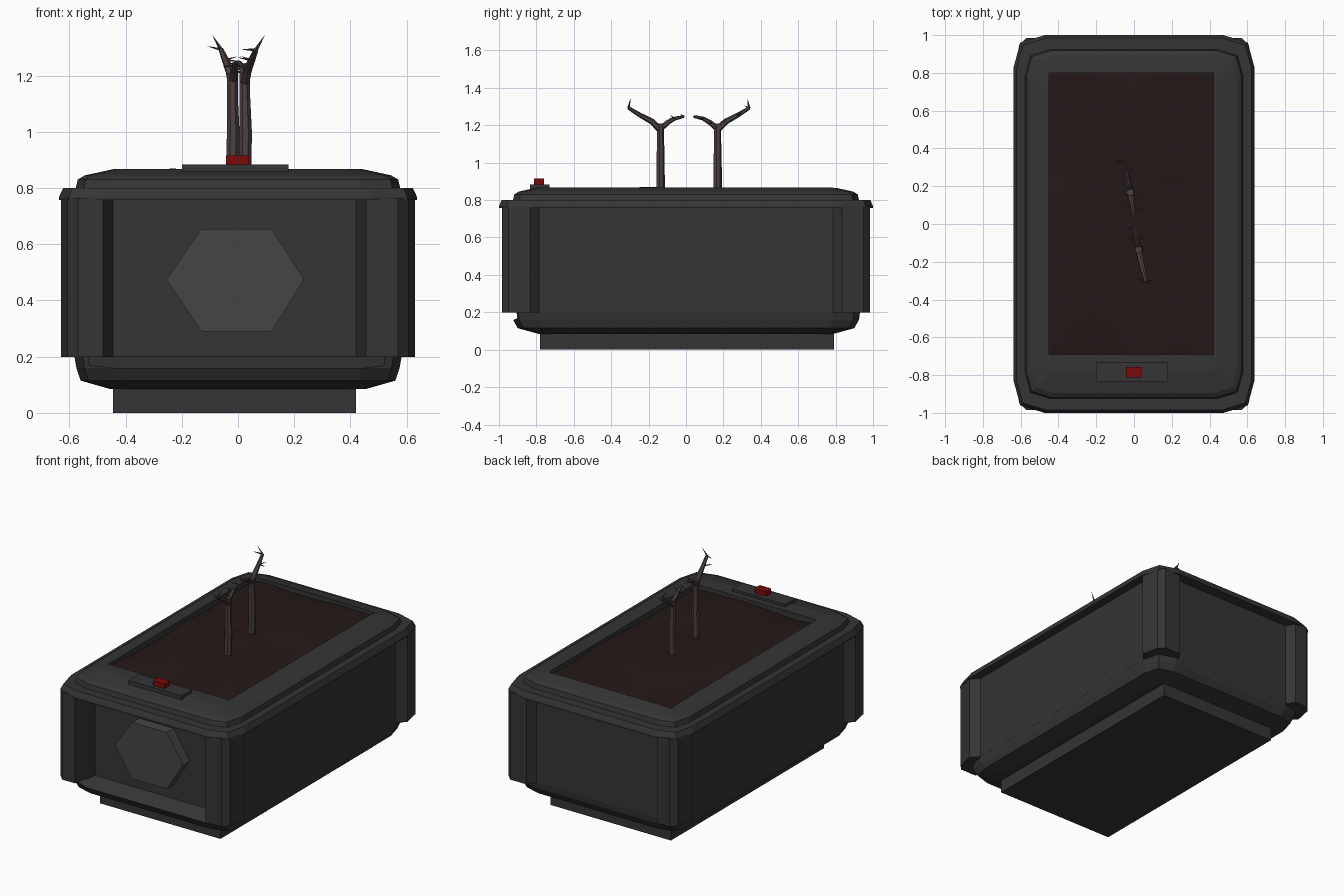
import bpy, bmesh, math, random
from mathutils import Vector, noise

if "Cube" in bpy.data.objects:
    bpy.data.objects.remove(bpy.data.objects["Cube"])

random.seed(4)


def material(name, r, g, b):
    m = bpy.data.materials.new(name)
    m.diffuse_color = (r, g, b, 1)
    m.use_nodes = True
    m.node_tree.nodes["Principled BSDF"].inputs["Base Color"].default_value = m.diffuse_color
    return m


DARK = material("dark_grey", 0.035, 0.035, 0.035)
PALE = material("mid_grey", 0.06, 0.06, 0.06)
SOIL = material("soil", 0.018, 0.009, 0.009)
BARK = material("bark", 0.075, 0.053, 0.053)
RED = material("red", 0.2, 0.003, 0.003)


def finish(name, bm, mat):
    bmesh.ops.recalc_face_normals(bm, faces=bm.faces[:])
    me = bpy.data.meshes.new(name)
    bm.to_mesh(me)
    bm.free()
    me.materials.append(mat)
    ob = bpy.data.objects.new(name, me)
    bpy.context.collection.objects.link(ob)
    return ob


def loft(name, rings, mat):
    """Skin a list of equal-length point rings and cap both ends."""
    bm = bmesh.new()
    vs = [[bm.verts.new(p) for p in r] for r in rings]
    n = len(vs[0])
    for a, b in zip(vs, vs[1:]):
        for i in range(n):
            bm.faces.new((a[i], a[(i + 1) % n], b[(i + 1) % n], b[i]))
    bm.faces.new(vs[0][::-1])
    bm.faces.new(vs[-1])
    return finish(name, bm, mat)


def rounded(hx, hy, z):
    """Rectangle with two-step chamfered corners."""
    k = 0.45 + 0.55 * (hx - 0.44) / 0.2
    q = [(hx, hy - 0.17 * k), (hx - 0.035 * k, hy - 0.04 * k), (hx - 0.165 * k, hy)]
    pts = q + [(-x, y) for x, y in q[::-1]]
    pts += [(-x, -y) for x, y in pts]
    return [(x, y, z) for x, y in pts]


def box(name, lo, hi, mat=DARK):
    return loft(name, [[(lo[0], lo[1], z), (hi[0], lo[1], z), (hi[0], hi[1], z), (lo[0], hi[1], z)]
                       for z in (lo[2], hi[2])], mat)


def cut(ob, cutter):
    cutter.hide_render = True
    cutter.hide_viewport = True
    m = ob.modifiers.new("cut", 'BOOLEAN')
    m.operation = 'DIFFERENCE'
    m.solver = 'EXACT'
    m.object = cutter


# Plinth and chamfered tub with the sloping ledge at the front
box("plinth", (-0.445, -0.78, 0), (0.42, 0.79, 0.1))
tub = loft("tub", [rounded(0.455, 0.79, 0.085), rounded(0.56, 0.9, 0.115),
                   rounded(0.575, 0.925, 0.16), rounded(0.582, 0.93, 0.2)], DARK)
wedge = [(-0.83, 0.2), (-1.0, 0.125), (-1.0, 0.3), (-0.83, 0.3)]
cut(tub, loft("ledge_cutter", [[(x, y, z) for y, z in wedge] for x in (-0.53, 0.52)], DARK))

# Walls: one outline holding the four corner pillars and the inset panels
outline = []
for sx, sy in ((1, -1), (1, 1), (-1, 1), (-1, -1)):
    inner = 0.42 if sx > 0 else 0.445
    panel = 0.83 if sy < 0 else 0.93
    q = [(inner, panel), (inner + 0.035, 0.985), (0.57, 0.985), (0.607, 0.95), (0.63, 0.835), (0.582, 0.785)]
    q = [(sx * x, sy * y) for x, y in q]
    outline += q if sx * sy < 0 else q[::-1]
loft("walls_and_pillars", [[(x, y, z) for x, y in outline] for z in (0.198, 0.765)], DARK)

# Hexagonal plate on the front panel
hexagon = [(-0.255, 0.475), (-0.13, 0.29), (0.12, 0.29), (0.235, 0.475), (0.12, 0.655), (-0.13, 0.655)]
loft("front_hex_plate", [[(x, y, z) for x, z in hexagon] for y in (-0.82, -0.9)], PALE)

# Stepped top rim with the rectangular soil opening
rim = loft("top_rim", [rounded(*r) for r in (
    (0.637, 1.0, 0.757), (0.637, 1.0, 0.768), (0.622, 0.985, 0.8), (0.577, 0.925, 0.8),
    (0.57, 0.918, 0.83), (0.545, 0.895, 0.845), (0.44, 0.79, 0.868))], DARK)
cut(rim, box("opening_cutter", (-0.45, -0.69, 0.78), (0.42, 0.80, 1.0)))

# Uneven soil surface
bm = bmesh.new()
bmesh.ops.create_grid(bm, x_segments=12, y_segments=18, size=0.5)
for v in bm.verts:
    u, w = v.co.x * 2, v.co.y * 2
    mound = (1 - u ** 4) * (1 - w ** 4)
    v.co = (u * 0.437 - 0.015, w * 0.747 + 0.055, 0)
    v.co.z = 0.835 + 0.023 * mound + 0.018 * noise.noise(Vector((u * 2, w * 3, 0.5)))
soil = finish("soil", bm, SOIL)
soil.data.shade_smooth()

# Control plate and button
box("control_plate", (-0.2, -0.835, 0.855), (0.18, -0.73, 0.884))
box("red_button", (-0.043, -0.812, 0.88), (0.04, -0.758, 0.915), RED)


# Dead saplings: tapered tubes for trunk and branches, cones for thorns
def tube(bm, pts, radii, n=7):
    pts = [Vector(p) for p in pts]
    rings = []
    for i, p in enumerate(pts):
        d = (pts[min(i + 1, len(pts) - 1)] - pts[max(i - 1, 0)]).normalized()
        a = d.cross(Vector((1, 0, 0))).normalized()
        b = d.cross(a)
        rings.append([bm.verts.new(p + radii[i] * (a * math.cos(t) + b * math.sin(t)))
                      for t in (2 * math.pi * k / n for k in range(n))])
    for r, s in zip(rings, rings[1:]):
        for k in range(n):
            bm.faces.new((r[k], r[(k + 1) % n], s[(k + 1) % n], s[k]))
    bm.faces.new(rings[0][::-1])
    bm.faces.new(rings[-1])


def sapling(name, x, y, s):
    """s points along y toward the longer branch."""
    bm = bmesh.new()
    tube(bm, [(x, y, 0.83), (x + 0.003, y, 1.0), (x, y, 1.12), (x, y, 1.21)], [0.024, 0.023, 0.02, 0.02])
    long = [(x, y, 1.175), (x - 0.01 * s, y + 0.045 * s, 1.22), (x - 0.025 * s, y + 0.11 * s, 1.255),
            (x - 0.04 * s, y + 0.17 * s, 1.292)]
    short = [(x, y, 1.18), (x + 0.006 * s, y - 0.04 * s, 1.215), (x + 0.012 * s, y - 0.075 * s, 1.235),
             (x + 0.02 * s, y - 0.125 * s, 1.247)]
    for pts, r in ((long, 0.018), (short, 0.015)):
        tube(bm, pts, [r, r * 0.9, r * 0.7, r * 0.5], 6)
        for i in (1, 2, 2, 3):
            p = Vector(pts[i])
            d = Vector((random.choice((-1, 1)), random.uniform(-0.6, 0.6), random.uniform(-0.3, 0.9))).normalized()
            tube(bm, [p, p + d * random.uniform(0.04, 0.055)], [0.006, 0.0005], 4)
    tip = Vector(long[-1])
    tube(bm, [tip, tip + Vector((-0.03 * s, -0.01 * s, 0.05))], [0.007, 0.0005], 4)
    finish(name, bm, BARK)


sapling("front_sapling", 0.024, -0.137, -1)
sapling("back_sapling", -0.02, 0.168, 1)
